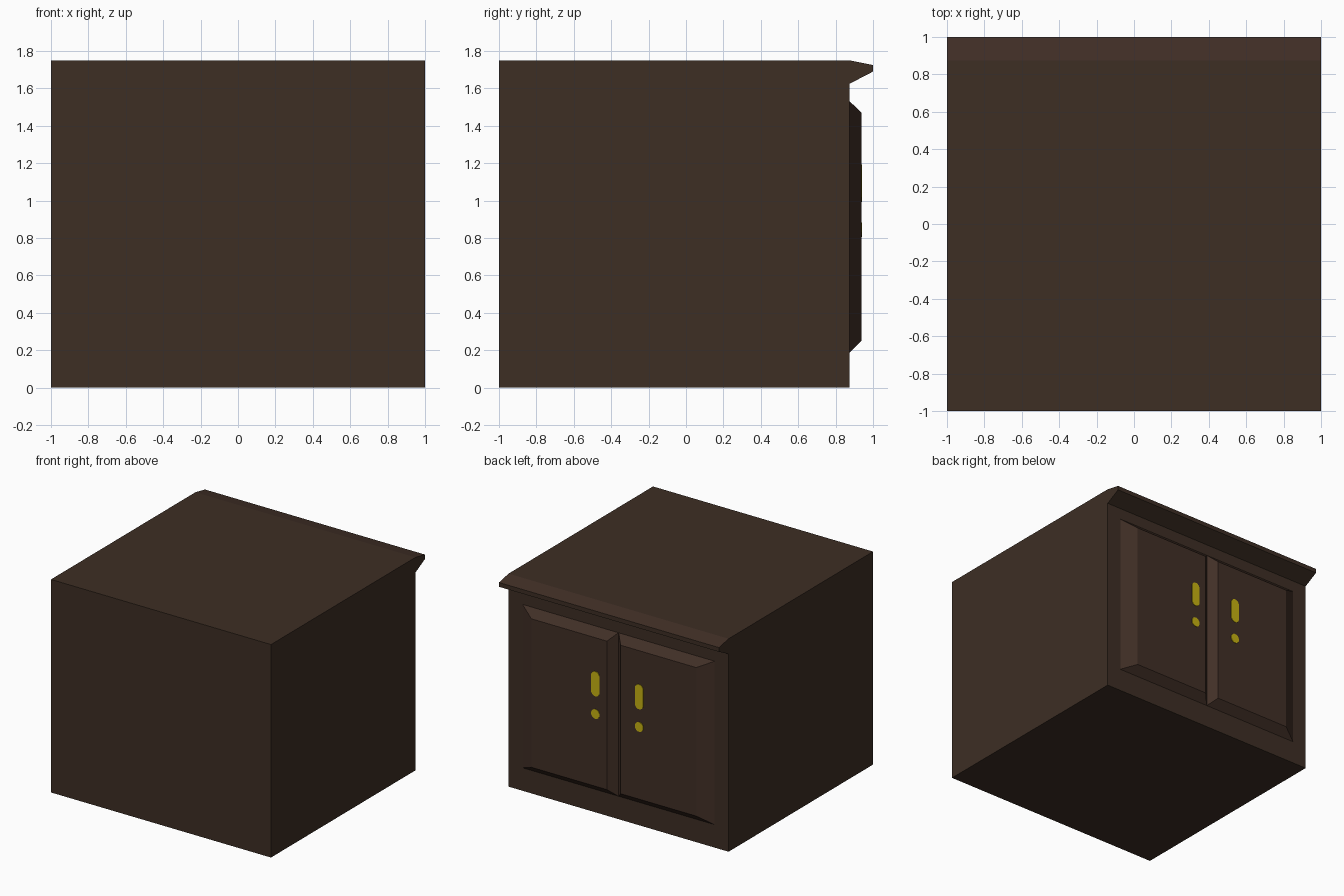
import bpy, bmesh, math

if "Cube" in bpy.data.objects:
    bpy.data.objects.remove(bpy.data.objects["Cube"])


def srgb(r, g, b):
    return tuple((c / 255 / 12.92) if c < 10 else ((c / 255 + 0.055) / 1.055) ** 2.4
                 for c in (r, g, b)) + (1,)


def material(name, rgb):
    m = bpy.data.materials.new(name)
    m.diffuse_color = srgb(*rgb)
    m.use_nodes = True
    m.node_tree.nodes["Principled BSDF"].inputs["Base Color"].default_value = m.diffuse_color
    return m


wood = material("dark brown wood", (61, 46, 36))
trim = material("reddish brown wood", (65, 47, 38))
brass = material("yellow brass", (198, 178, 18))


def add(name, verts, faces, mats):
    me = bpy.data.meshes.new(name)
    bm = bmesh.new()
    vs = [bm.verts.new(v) for v in verts]
    for f in faces:
        bm.faces.new([vs[i] for i in f])
    bmesh.ops.recalc_face_normals(bm, faces=bm.faces)
    bm.to_mesh(me)
    bm.free()
    ob = bpy.data.objects.new(name, me)
    bpy.context.collection.objects.link(ob)
    for m in mats:
        me.materials.append(m)
    return ob


def loft(name, a, b, mats):
    """Closed solid between two matching outlines."""
    n = len(a)
    faces = [range(n), range(n, 2 * n)]
    faces += [(i, (i + 1) % n, n + (i + 1) % n, n + i) for i in range(n)]
    return add(name, a + b, faces, mats)


# Cabinet body with overhanging lip, one side profile extruded across x
profile = [(-1, 0), (0.875, 0), (0.875, 1.625), (1, 1.69),
           (1, 1.725), (0.875, 1.75), (-1, 1.75)]
body = loft("cabinet_body", [(-1, y, z) for y, z in profile],
            [(1, y, z) for y, z in profile], [wood, trim])
for p in body.data.polygons:  # sloped top of the lip
    if p.center.y > 0.9 and p.normal.z > 0.5:
        p.material_index = 1


def rect(x0, x1, z0, z1, y):
    return [(x0, y, z0), (x1, y, z0), (x1, y, z1), (x0, y, z1)]


# Bevelled raised doors, meeting in a V groove at the centre
for side, s in (("left", 1), ("right", -1)):
    loft(side + "_door", rect(0, s * 0.875, 0.1875, 1.5325, 0.874),
         rect(s * 0.0625, s * 0.75, 0.25, 1.47, 0.9375), [trim])


# Thin rounded plates for handles and keyholes
def plate(name, x, z0, z1, r=0.038):
    pts = []
    for zc, start in ((z1 - r, 0), (z0 + r, math.pi)):
        for i in range(6):
            a = start + math.pi * (i + 0.5) / 6
            pts.append((x + r * math.cos(a), zc + r * math.sin(a)))
    loft(name, [(u, 0.937, v) for u, v in pts],
         [(u, 0.942, v) for u, v in pts], [brass])


for side, x in (("left", 0.165), ("right", -0.232)):
    plate(side + "_handle", x, 0.99, 1.195)
    plate(side + "_keyhole", x, 0.805, 0.885)
